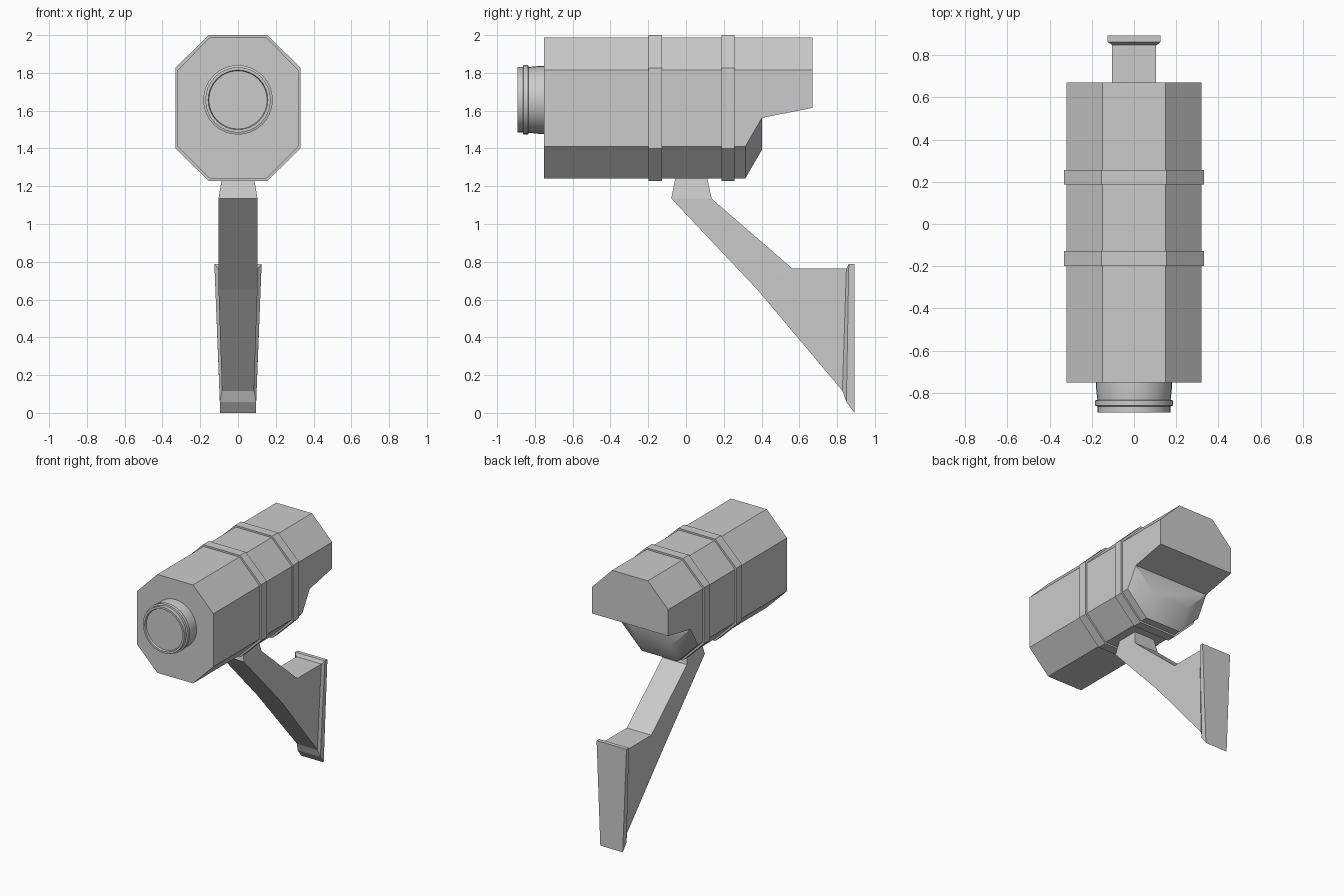
import bpy, bmesh, math

if "Cube" in bpy.data.objects:
    bpy.data.objects.remove(bpy.data.objects["Cube"])


def make_object(name, verts, faces, smooth_angle=None):
    """Mesh object from points and faces, normals made consistent."""
    bm = bmesh.new()
    vs = [bm.verts.new(v) for v in verts]
    for f in faces:
        bm.faces.new([vs[i] for i in f])
    bmesh.ops.recalc_face_normals(bm, faces=bm.faces)
    mesh = bpy.data.meshes.new(name)
    bm.to_mesh(mesh)
    bm.free()
    ob = bpy.data.objects.new(name, mesh)
    bpy.context.collection.objects.link(ob)
    if smooth_angle:
        bpy.ops.object.select_all(action='DESELECT')
        ob.select_set(True)
        bpy.context.view_layer.objects.active = ob
        bpy.ops.object.shade_smooth_by_angle(angle=math.radians(smooth_angle))
    return ob


def loft(name, rings, smooth_angle=None):
    """Skin a list of equal-length rings and cap both ends."""
    n = len(rings[0])
    verts = [p for r in rings for p in r]
    faces = [list(range(n)), list(range(len(verts) - n, len(verts)))]
    for k in range(len(rings) - 1):
        a, b = k * n, (k + 1) * n
        for i in range(n):
            j = (i + 1) % n
            faces.append([a + i, a + j, b + j, b + i])
    return make_object(name, verts, faces, smooth_angle)


def octagon(y, hw, flat, z0, z1, z2, z3):
    right = [(flat, y, z0), (hw, y, z1), (hw, y, z2), (flat, y, z3)]
    return right + [(-x, yy, z) for x, yy, z in reversed(right)]


# Housing: right half points, mirrored to the left (index + 9)
right = [
    (.15, -.752, 1.241), (.32, -.752, 1.411), (.32, -.752, 1.814), (.15, -.752, 1.987),
    (.15, .314, 1.241), (.32, .314, 1.411),              # lower rear edge
    (.15, .402, 1.393), (.32, .402, 1.562),              # sloped rear bulge
    (.32, .671, 1.615), (.32, .671, 1.814), (.15, .671, 1.987),  # rear hood
]
n = len(right)
verts = right + [(-x, y, z) for x, y, z in right]
half = [
    [0, 1, 5, 4], [1, 2, 9, 8, 7, 5], [2, 3, 10, 9],     # lower bevel, side, upper bevel
    [4, 5, 7, 6],                                        # rear bulge corner
]
faces = half + [[i + n for i in f] for f in half]
for strip in ([3, 10], [0, 4], [4, 6], [6, 7], [7, 8]):  # faces spanning the middle
    faces.append([strip[0], strip[1], strip[1] + n, strip[0] + n])
for cap in ([0, 1, 2, 3], [8, 9, 10]):                   # front and rear faces
    faces.append(cap + [i + n for i in reversed(cap)])
make_object("camera_housing", verts, faces, 35)

# Two raised bands around the housing
for name, y in (("front_band", -.163), ("rear_band", .222)):
    loft(name, [octagon(y + d, .332, .155, 1.228, 1.401, 1.826, 2.0)
                for d in (-.035, .035)])

# Lens barrel: (radius, y) profile turned about the y axis
profile = [(.180, -.74), (.180, -.775), (.174, -.833), (.184, -.836), (.184, -.861),
           (.173, -.864), (.173, -.892), (.158, -.892), (.154, -.878)]
SEG = 32
loft("lens_barrel",
     [[(r * math.cos(2 * math.pi * i / SEG), y, 1.657 + r * math.sin(2 * math.pi * i / SEG))
       for i in range(SEG)] for r, y in profile], 30)

# Bracket: neck, arm and wall plate as (half width, y, z) lower and upper edges
sections = [
    ((.085, -.056, 1.245), (.085, .113, 1.245)),
    ((.103, -.078, 1.135), (.103, .135, 1.135)),
    ((.103, .378, .652), (.103, .563, .764)),
    ((.085, .828, .117), (.104, .849, .764)),
    ((.096, .849, .058), (.125, .862, .788)),
    ((.094, .892, 0), (.125, .892, .788)),
]
loft("wall_bracket", [[(-a[0], a[1], a[2]), (a[0], a[1], a[2]),
                       (b[0], b[1], b[2]), (-b[0], b[1], b[2])] for a, b in sections])
